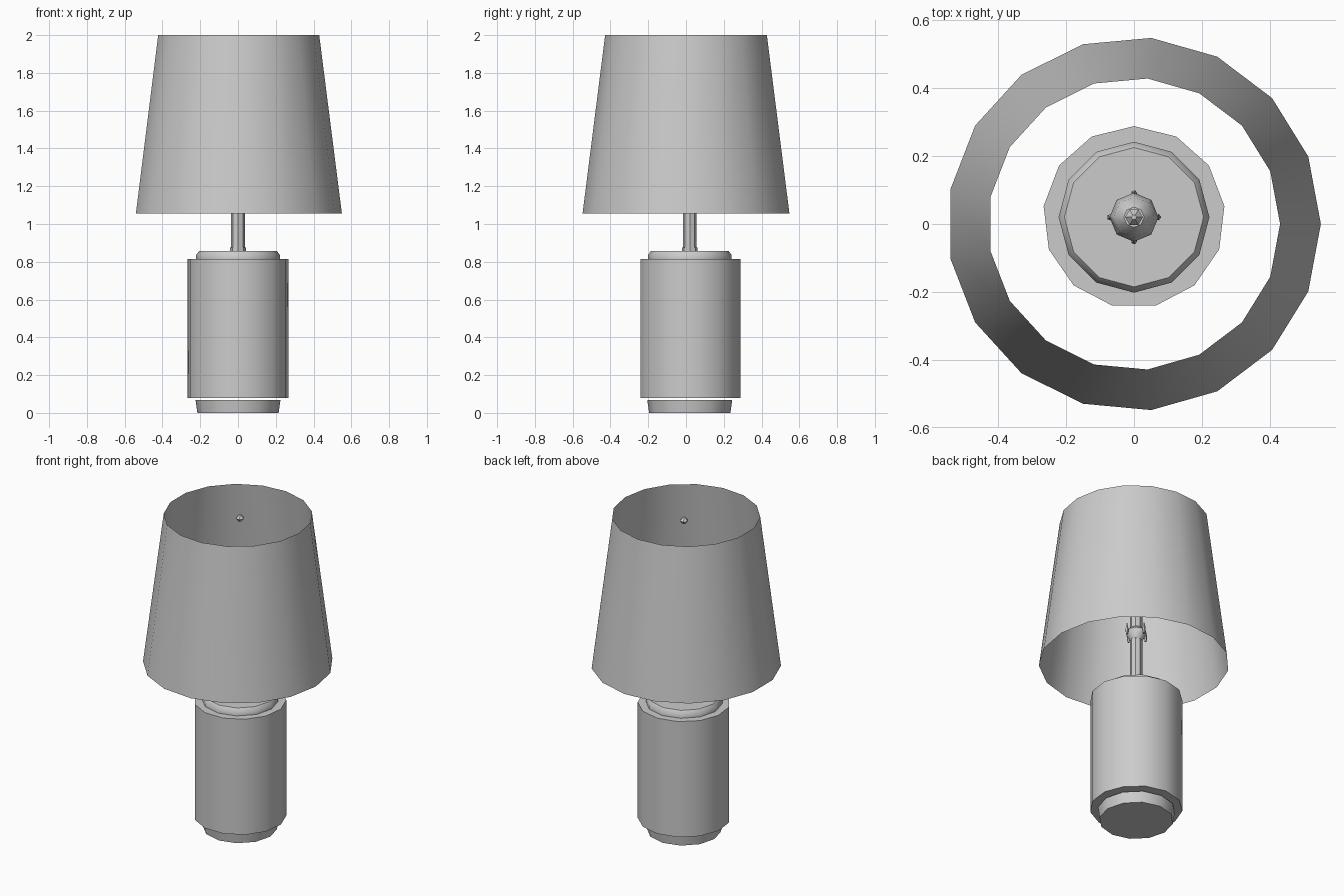
import bpy, bmesh, math

cube = bpy.data.objects.get("Cube")
if cube:
    bpy.data.objects.remove(cube, do_unlink=True)

grey = bpy.data.materials.new("plain grey")
grey.use_nodes = True
colour = (0.6, 0.6, 0.6, 1)
grey.diffuse_color = colour
grey.node_tree.nodes["Principled BSDF"].inputs["Base Color"].default_value = colour

AXIS_Y = 0.02  # the body stands a touch behind the shade's centre


def lathe(name, profile, sides, y=AXIS_Y, caps=True, turn=0.0, x=0.0):
    """Turn (radius, height) points around a vertical axis."""
    bm = bmesh.new()
    rings = []
    for r, z in profile:
        angles = [turn + 2 * math.pi * i / sides for i in range(sides)]
        rings.append([bm.verts.new((x + r * math.cos(a), y + r * math.sin(a), z)) for a in angles])
    for low, high in zip(rings, rings[1:]):
        for i in range(sides):
            j = (i + 1) % sides
            bm.faces.new((low[i], low[j], high[j], high[i]))
    if caps:
        bm.faces.new(rings[0][::-1])
        bm.faces.new(rings[-1])
    mesh = bpy.data.meshes.new(name)
    bm.to_mesh(mesh)
    bm.free()
    obj = bpy.data.objects.new(name, mesh)
    bpy.context.collection.objects.link(obj)
    mesh.materials.append(grey)
    bpy.ops.object.select_all(action="DESELECT")
    obj.select_set(True)
    bpy.context.view_layer.objects.active = obj
    bpy.ops.object.shade_smooth_by_angle(angle=math.radians(40))
    return obj


quarter = math.pi / 2

# Open, tapered shade
lathe("lamp_shade", [(0.55, 1.055), (0.43, 2.0)], 17, y=0, caps=False)

# Base disc, body and shouldered lid
lathe("base_disc", [(0.215, 0), (0.225, 0.068)], 12, turn=quarter)
lathe("lamp_body", [(0.268, 0.078), (0.268, 0.815)], 13, turn=quarter)
lathe("body_lid", [(0.222, 0.815), (0.222, 0.835), (0.205, 0.858)], 12, turn=quarter)

# Stem, collar and bulb holder
lathe("stem_collar", [(0.042, 0.858), (0.042, 0.875)], 8)
lathe("stem", [(0.036, 0.87), (0.036, 1.22)], 8)
lathe("holder_cup", [(0.036, 1.2), (0.055, 1.23), (0.055, 1.26), (0.036, 1.28)], 8)
lathe("bulb_holder", [(0.036, 1.27), (0.036, 1.4)], 8)

# Small prongs around the holder
for i in range(4):
    a = i * quarter
    lathe("holder_prong_%d" % (i + 1), [(0.006, 1.22), (0.01, 1.25), (0.003, 1.29)], 5,
          x=0.07 * math.cos(a), y=AXIS_Y + 0.07 * math.sin(a))

# Rounded bulb and the little finial near the top of the shade
lathe("bulb", [(0.034, 1.4), (0.06, 1.46), (0.072, 1.52), (0.06, 1.58), (0.03, 1.615)], 8)
lathe("finial", [(0.008, 1.955), (0.026, 1.975), (0.008, 1.995)], 6)
